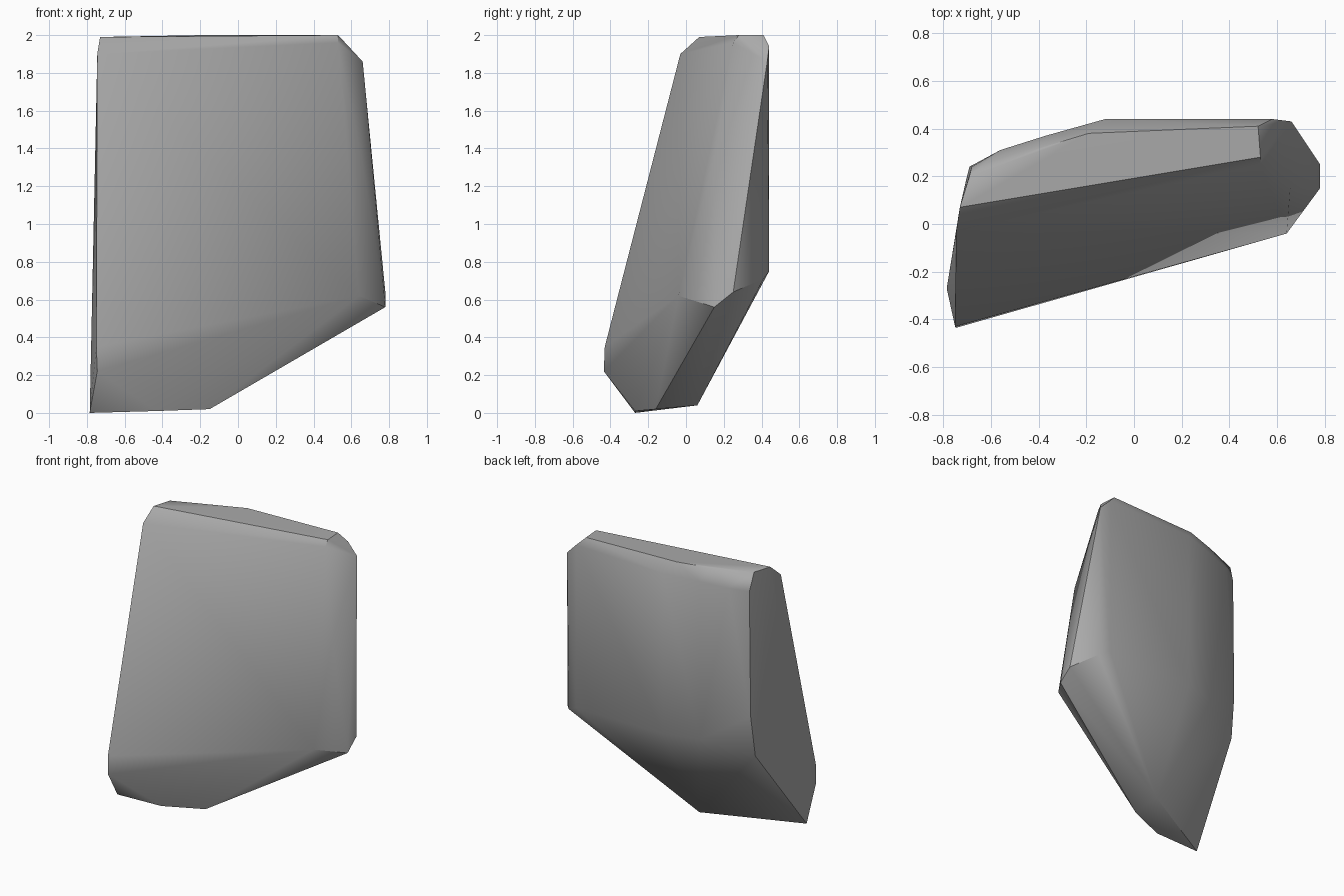
import bpy
import bmesh
import math
from mathutils import Vector

cube = bpy.data.objects.get("Cube")
if cube:
    bpy.data.objects.remove(cube, do_unlink=True)

# Stone colour
stone = bpy.data.materials.new("stone_grey")
stone.use_nodes = True
colour = (0.4, 0.4, 0.4, 1)
stone.diffuse_color = colour
stone.node_tree.nodes["Principled BSDF"].inputs["Base Color"].default_value = colour

# Corners of the chipped slab, grouped by side
top = [(-.73, .07, 1.99), (.53, .28, 2), (.52, .41, 2),
       (-.19, .38, 2), (-.42, .31, 1.99), (-.69, .2, 1.99)]
front = [(-.745, -.03, 1.9), (.53, .25, 1.96), (.655, .15, 1.35),
         (.64, -.04, .62), (-.75, -.43, .35), (-.745, -.435, .22)]
right_end = [(.78, .15, .56), (.78, .25, .64), (.66, .43, 1.86), (.66, .41, .71)]
foot = [(-.785, -.27, 0), (-.43, -.27, .01), (-.15, -.16, .02), (-.15, .06, .04)]
back_low = [(-.7, .2, .65), (-.69, .24, .95)]

# The rounded back rises straight from a low ridge to a high ridge
back_outline = [(-.68, .24), (-.56, .31), (-.37, .37), (-.12, .44), (.58, .44)]
back = []
for i, (x, y) in enumerate(back_outline):
    back.append((x, y, 1.86 + .02 * i))
    if i > 1:
        back.append((x, y, .75))

# Wrap the corners in one solid
bm = bmesh.new()
for corner in top + front + right_end + foot + back_low + back:
    bm.verts.new(Vector(corner))
hull = bmesh.ops.convex_hull(bm, input=bm.verts)
unused = {g for g in hull["geom_interior"] + hull["geom_unused"]
          if isinstance(g, bmesh.types.BMVert)}
bmesh.ops.delete(bm, geom=list(unused), context="VERTS")
bmesh.ops.dissolve_limit(bm, angle_limit=math.radians(2), verts=bm.verts, edges=bm.edges)
bmesh.ops.recalc_face_normals(bm, faces=bm.faces)
mesh = bpy.data.meshes.new("rock_slab")
bm.to_mesh(mesh)
bm.free()
mesh.materials.append(stone)

rock = bpy.data.objects.new("rock_slab", mesh)
bpy.context.collection.objects.link(rock)
bpy.ops.object.select_all(action="DESELECT")
rock.select_set(True)
bpy.context.view_layer.objects.active = rock
bpy.ops.object.shade_smooth_by_angle(angle=math.radians(40))
